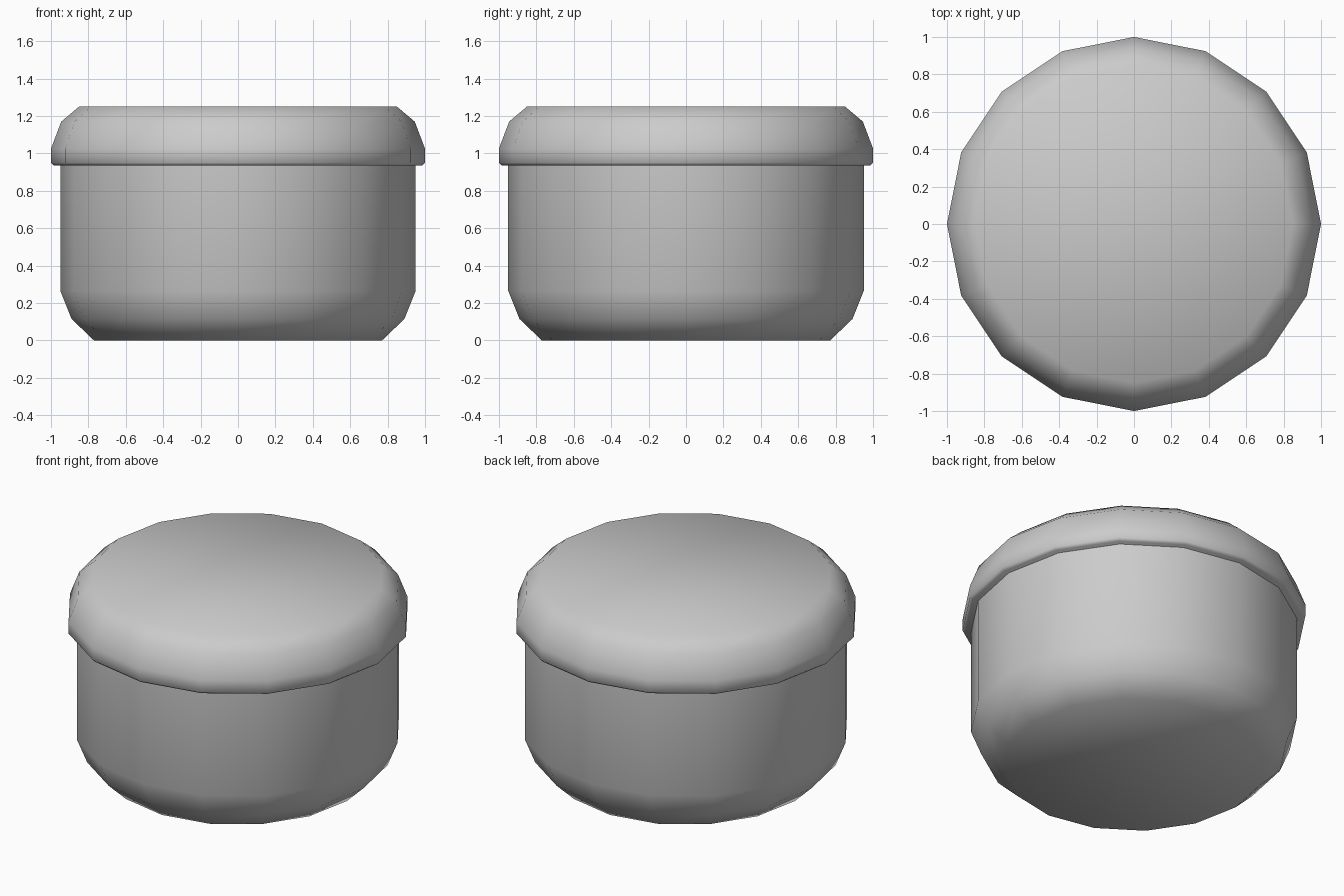
import bpy
import bmesh
from math import radians, cos, sin, tau

cube = bpy.data.objects.get("Cube")
if cube:
    bpy.data.objects.remove(cube, do_unlink=True)

SIDES = 16

# Single plain grey for both parts
grey = bpy.data.materials.new("plain_grey")
grey.use_nodes = True
colour = (0.6, 0.6, 0.6, 1)
grey.diffuse_color = colour
grey.node_tree.nodes["Principled BSDF"].inputs["Base Color"].default_value = colour


def turned(name, profile):
    """Turn a (radius, height) profile into a closed, smooth-shaded solid."""
    bm = bmesh.new()
    rings = [[bm.verts.new((r * cos(tau * i / SIDES), r * sin(tau * i / SIDES), z))
              for i in range(SIDES)] for r, z in profile]
    for low, high in zip(rings, rings[1:]):
        for i in range(SIDES):
            j = (i + 1) % SIDES
            bm.faces.new((low[i], low[j], high[j], high[i]))
    bm.faces.new(rings[0][::-1])
    bm.faces.new(rings[-1])
    mesh = bpy.data.meshes.new(name)
    bm.to_mesh(mesh)
    bm.free()
    mesh.materials.append(grey)
    obj = bpy.data.objects.new(name, mesh)
    bpy.context.collection.objects.link(obj)
    bpy.ops.object.select_all(action="DESELECT")
    obj.select_set(True)
    bpy.context.view_layer.objects.active = obj
    bpy.ops.object.shade_smooth_by_angle(angle=radians(50))
    return obj


# Pot with a rounded base, its rim hidden inside the lid
turned("pot_body", [(0.77, 0), (0.89, 0.115), (0.95, 0.265), (0.95, 1.0)])

# Lid with a rounded shoulder and a thin rolled lower edge
turned("lid", [(0.985, 0.935), (1, 0.95), (1, 1.025), (0.945, 1.17), (0.85, 1.25)])
